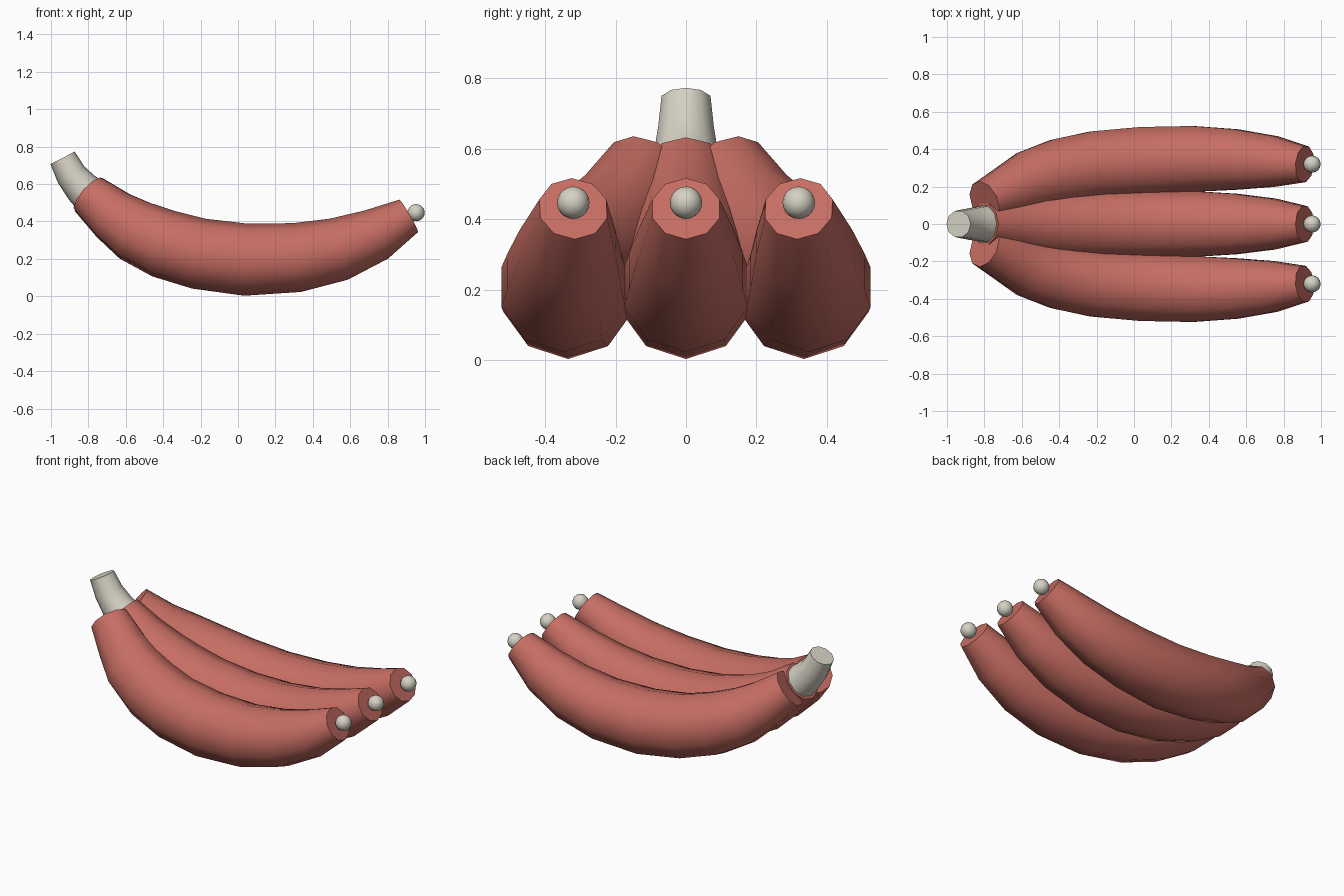
import bpy
import bmesh
from math import cos, sin, pi, radians
from mathutils import Vector

cube = bpy.data.objects.get("Cube")
if cube:
    bpy.data.objects.remove(cube, do_unlink=True)


def make_material(name, rgb):
    mat = bpy.data.materials.new(name)
    mat.use_nodes = True
    color = (*rgb, 1.0)
    mat.diffuse_color = color
    mat.node_tree.nodes["Principled BSDF"].inputs["Base Color"].default_value = color
    return mat


red_skin = make_material("red skin", (0.57, 0.155, 0.125))
pale_stem = make_material("pale stem", (0.67, 0.64, 0.55))


def smooth(obj):
    bpy.ops.object.select_all(action="DESELECT")
    obj.select_set(True)
    bpy.context.view_layer.objects.active = obj
    bpy.ops.object.shade_smooth_by_angle(angle=radians(50))


def make_tube(name, stations, mat, sides=10):
    """Sweep a polygon through (centre, radius) stations and cap both ends."""
    bm = bmesh.new()
    rings = []
    last = len(stations) - 1
    for i, (centre, radius) in enumerate(stations):
        tangent = (stations[min(i + 1, last)][0] - stations[max(i - 1, 0)][0]).normalized()
        side = Vector((0, 0, 1)).cross(tangent).normalized()
        up = tangent.cross(side)
        rings.append([bm.verts.new(centre + radius * (up * cos(a) + side * sin(a)))
                      for a in (2 * pi * k / sides for k in range(sides))])
    for a, b in zip(rings, rings[1:]):
        for k in range(sides):
            n = (k + 1) % sides
            bm.faces.new((a[k], a[n], b[n], b[k]))
    bm.faces.new(rings[0])
    bm.faces.new(rings[-1])
    bmesh.ops.recalc_face_normals(bm, faces=bm.faces)
    mesh = bpy.data.meshes.new(name)
    bm.to_mesh(mesh)
    bm.free()
    mesh.materials.append(mat)
    obj = bpy.data.objects.new(name, mesh)
    bpy.context.collection.objects.link(obj)
    smooth(obj)


# Fruit stations: x, sideways spread, z, radius
fruit_path = [
    (-0.80, 0.12, 0.545, 0.115),
    (-0.665, 0.18, 0.43, 0.145),
    (-0.55, 0.235, 0.35, 0.17),
    (-0.395, 0.28, 0.28, 0.185),
    (-0.21, 0.315, 0.228, 0.19),
    (0.04, 0.335, 0.196, 0.193),
    (0.315, 0.348, 0.207, 0.185),
    (0.54, 0.345, 0.252, 0.17),
    (0.74, 0.335, 0.33, 0.143),
    (0.913, 0.32, 0.43, 0.10),
]

# Three curved fruits, each with a round tip
for label, spread in (("right", -1), ("middle", 0), ("left", 1)):
    make_tube(label + "_fruit",
              [(Vector((x, y * spread, z)), r) for x, y, z, r in fruit_path], red_skin)
    bpy.ops.mesh.primitive_uv_sphere_add(segments=16, ring_count=10, radius=0.046,
                                         location=(0.952, 0.32 * spread, 0.447))
    tip = bpy.context.object
    tip.name = label + "_tip"
    tip.data.materials.append(pale_stem)
    smooth(tip)

# Shared stem
stem_path = [
    (-0.938, 0.74, 0.073),
    (-0.892, 0.65, 0.083),
    (-0.835, 0.58, 0.094),
    (-0.77, 0.52, 0.105),
]
make_tube("stem", [(Vector((x, 0, z)), r) for x, z, r in stem_path], pale_stem)
